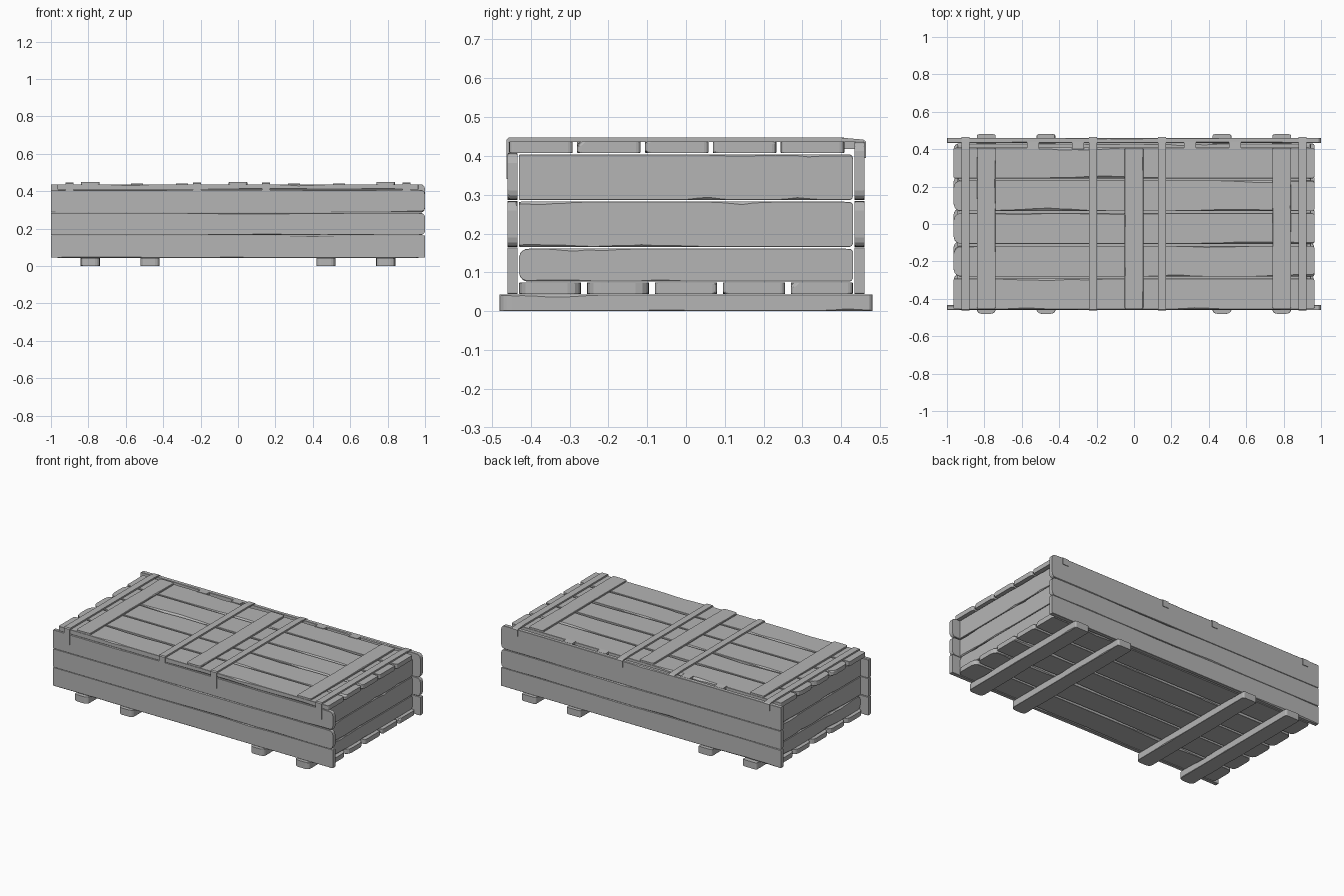
import bpy, bmesh, math, random

if "Cube" in bpy.data.objects:
    bpy.data.objects.remove(bpy.data.objects["Cube"])

random.seed(7)
wood = bpy.data.materials.new("dark_grey")
wood.diffuse_color = (0.46, 0.46, 0.46, 1)
wood.use_nodes = True
wood.node_tree.nodes["Principled BSDF"].inputs["Base Color"].default_value = wood.diffuse_color


def finish(name, bm):
    bmesh.ops.recalc_face_normals(bm, faces=bm.faces)
    me = bpy.data.meshes.new(name)
    bm.to_mesh(me)
    bm.free()
    me.materials.append(wood)
    ob = bpy.data.objects.new(name, me)
    bpy.context.collection.objects.link(ob)
    return ob


# Worn board: rings of eight points along its length. axes = along, width, thickness
def plank(name, axes, lo, hi, wear=0.008, ends=(0.008, 0.008), n=30):
    ia, iw, it = ("xyz".index(c) for c in axes)
    bm = bmesh.new()
    length = hi[ia] - lo[ia]
    ts = {i / n * length for i in range(n + 1)}
    for r, e in ((ends[0], 0), (ends[1], 1)):
        for k in (0.15, 0.4, 0.7):
            ts.add(length - r * k if e else r * k)
    # each long edge gets two chipped stretches
    chips = [[(random.uniform(0, length), random.uniform(0.06, 0.2) * length,
               random.uniform(0.3, 1) * wear) for _ in range(2)] for _ in range(4)]
    w0, w1, t0, t1 = lo[iw], hi[iw], lo[it], hi[it]
    tmax = (t1 - t0) * 0.4
    rings = []
    for d in sorted(ts):
        inset = 0
        for r, e in ((ends[0], d), (ends[1], length - d)):
            if e < r:
                inset += r * (1 - math.sqrt(max(0, 1 - ((r - e) / r) ** 2)))
        # chamfer size of the four long edges at this station
        c = [0.0012 + max(dep * max(0, 1 - abs(d - pos) / span) for pos, span, dep in edge)
             * random.uniform(0.5, 1) for edge in chips]
        a, b = w0 + inset, w1 - inset
        k = [min(v, tmax) for v in c]
        pts = [(a + c[0], t0), (b - c[1], t0), (b, t0 + k[1]), (b, t1 - k[2]),
               (b - c[2], t1), (a + c[3], t1), (a, t1 - k[3]), (a, t0 + k[0])]
        ring = []
        for w, t in pts:
            co = [0, 0, 0]
            co[ia], co[iw], co[it] = lo[ia] + d, w, t
            ring.append(bm.verts.new(co))
        rings.append(ring)
    for r, s in zip(rings, rings[1:]):
        for i in range(8):
            j = (i + 1) % 8
            bm.faces.new((r[i], r[j], s[j], s[i]))
    bm.faces.new(rings[0])
    bm.faces.new(rings[-1])
    return finish(name, bm)


# Profile in the yz plane swept across x
def sweep(name, pts, x0, x1):
    bm = bmesh.new()
    f = bm.faces.new([bm.verts.new((x0, y, z)) for y, z in pts])
    g = bmesh.ops.extrude_face_region(bm, geom=[f])
    for v in g["geom"]:
        if isinstance(v, bmesh.types.BMVert):
            v.co.x = x1
    return finish(name, bm)


# Ground runners
for i, x in enumerate((-0.79, -0.47, 0.47, 0.79)):
    plank(f"runner_{i}", "yxz", (x - 0.051, -0.48, 0), (x + 0.051, 0.48, 0.043),
          0.008, (0.025, 0.012))

# Floor and lid boards
for i in range(5):
    y = -0.43 + i * 0.175
    e = random.choice((0.012, 0.035))
    plank(f"floor_board_{i}", "xyz", (-0.965, y, 0.044), (0.965, y + 0.16, 0.074),
          0.014, (0.03, e))
    y = -0.456 + i * 0.175
    plank(f"lid_board_{i}", "xyz", (-0.965, y, 0.408), (0.965, y + 0.164, 0.437),
          0.018, (0.008 if i in (0, 4) else 0.04, 0.012))

# Long side boards: the back top board is taller than the front one
for name, y0, y1, top in (("front", -0.46, -0.434, 0.407), ("back", 0.434, 0.46, 0.437)):
    for i, (z0, z1) in enumerate(((0.044, 0.164), (0.165, 0.284), (0.286, top))):
        plank(f"{name}_board_{i}", "xzy", (-1, y0, z0), (1, y1, z1),
              0.008, (0.004, 0.004 if i == 0 else 0.025))

# End wall boards
for name, x0, x1 in (("left", -0.945, -0.918), ("right", 0.918, 0.945)):
    for i, (z0, z1) in enumerate(((0.076, 0.161), (0.165, 0.282), (0.286, 0.404))):
        plank(f"{name}_end_board_{i}", "yzx", (x0, -0.431, z0), (x1, 0.431, z1),
              0.012, (0.025 if i == 0 else 0.004, 0.012))

# Wide battens across the lid
for i, x in enumerate((-0.79, 0, 0.79)):
    plank(f"lid_batten_{i}", "yxz", (x - 0.05, -0.455, 0.436), (x + 0.05, 0.407, 0.448),
          0.005, (0.012, 0.01))

# Thin straps folded over the front and back edges
strap = [(-0.458, 0.34), (-0.463, 0.34), (-0.463, 0.441), (-0.457, 0.447), (0.40, 0.447),
         (0.457, 0.442), (0.464, 0.437), (0.464, 0.395), (0.459, 0.395), (0.459, 0.436),
         (0.40, 0.436), (-0.455, 0.436), (-0.458, 0.434)]
for i, x in enumerate((-0.9, -0.22, 0.15, 0.9)):
    sweep(f"strap_{i}", strap, x - 0.021, x + 0.021)

# Small hinge plates at the back of the lid
for i, x in enumerate((-0.54, -0.3, 0.3, 0.54)):
    sweep(f"hinge_{i}", [(0.40, 0.418), (0.44, 0.418), (0.44, 0.438), (0.40, 0.44)],
          x - 0.032, x + 0.032)
